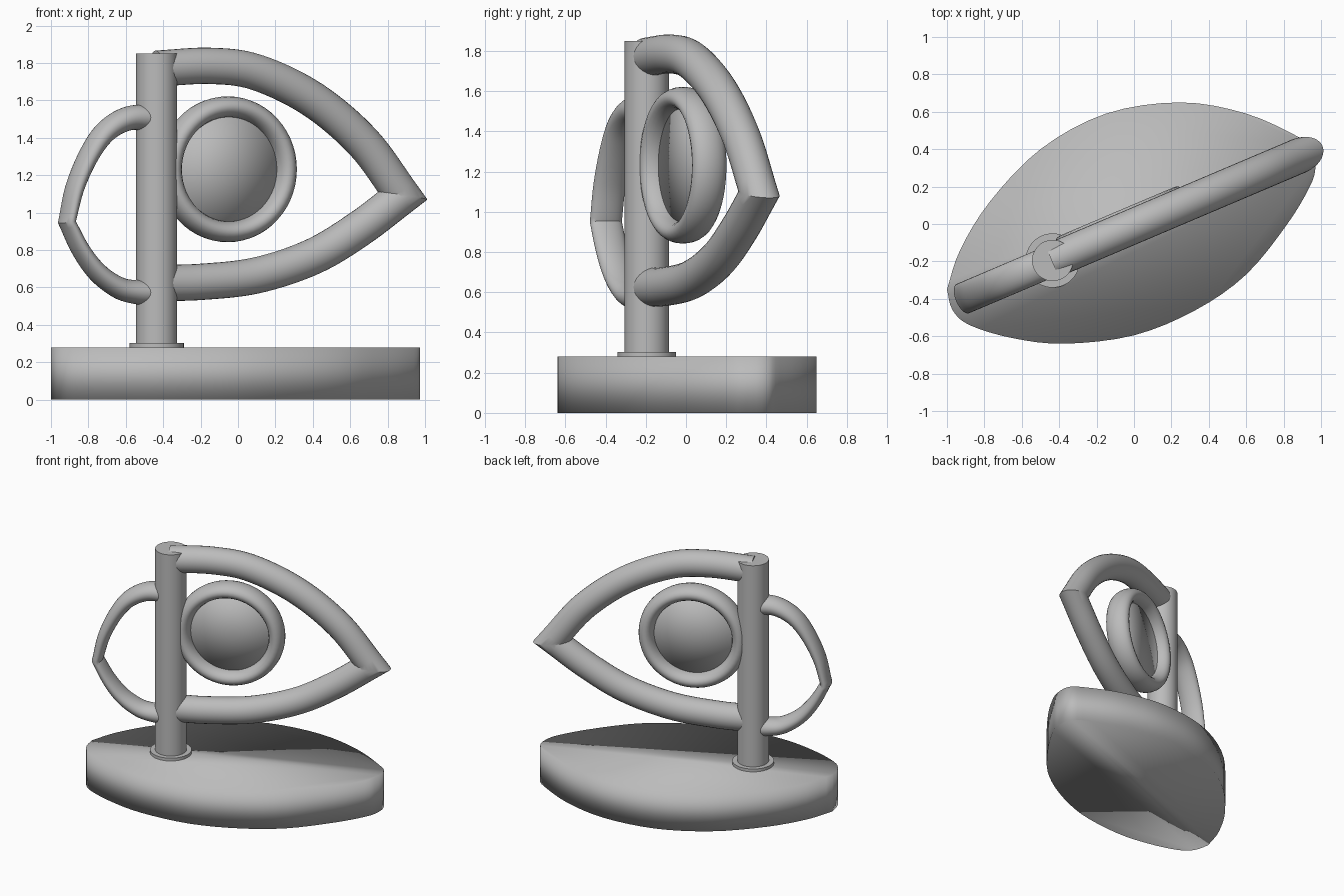
import bpy, bmesh, math
from mathutils import Vector, Matrix

cube = bpy.data.objects.get("Cube")
if cube:
    bpy.data.objects.remove(cube)

grey = bpy.data.materials.new("plain grey")
grey.use_nodes = True
grey.diffuse_color = (0.5, 0.5, 0.5, 1)
grey.node_tree.nodes["Principled BSDF"].inputs["Base Color"].default_value = (0.5, 0.5, 0.5, 1)

POST = Vector((-0.435, -0.195, 0))
ANGLE = math.radians(23)
ALONG = Vector((math.cos(ANGLE), math.sin(ANGLE), 0))   # direction of the upright plane
ACROSS = Vector((math.sin(ANGLE), -math.cos(ANGLE), 0))  # its front-facing normal


def finish(name, bm, angle=None):
    bmesh.ops.recalc_face_normals(bm, faces=bm.faces)
    mesh = bpy.data.meshes.new(name)
    bm.to_mesh(mesh)
    bm.free()
    mesh.materials.append(grey)
    ob = bpy.data.objects.new(name, mesh)
    bpy.context.collection.objects.link(ob)
    bpy.ops.object.select_all(action='DESELECT')
    ob.select_set(True)
    bpy.context.view_layer.objects.active = ob
    if angle:
        bpy.ops.object.shade_smooth_by_angle(angle=math.radians(angle))
    else:
        bpy.ops.object.shade_smooth()
    return ob


def spline(points, steps=8):
    """Smooth path through the points (Catmull-Rom)."""
    p = [Vector(q) for q in points]
    p = [2 * p[0] - p[1]] + p + [2 * p[-1] - p[-2]]
    out = []
    for i in range(1, len(p) - 2):
        a, b, c, d = p[i - 1:i + 3]
        for k in range(steps):
            t = k / steps
            out.append(0.5 * (2 * b + (c - a) * t + (2 * a - 5 * b + 4 * c - d) * t ** 2
                              + (3 * b - a - 3 * c + d) * t ** 3))
    return out + [p[-2]]


def in_plane(x, z):
    return Vector((POST.x, POST.y, z)) + ALONG * ((x - POST.x) / ALONG.x)


def bent_tube(name, upper, lower, thick_end, thick_tip, depth, sides=28):
    """Oval tube along two arcs that meet in a mitred point."""
    first = spline(upper)
    path = first + spline(lower)[1:]
    tip = len(first) - 1
    pts = [in_plane(q.x, q.y) for q in path]
    bm = bmesh.new()
    rings = []
    for i, p in enumerate(pts):
        before = (p - pts[max(i - 1, 0)]).normalized()
        after = (pts[min(i + 1, len(pts) - 1)] - p).normalized()
        tangent = (before + after).normalized()
        side = ACROSS.cross(tangent).normalized()
        ref = after if before.length == 0 else before
        mitre = 1 / max(abs(tangent.dot(ref)), 0.5)
        near = 1 - min(1, abs(i - tip) / tip)
        thick = (thick_end + (thick_tip - thick_end) * near) * mitre
        rings.append([bm.verts.new(p + side * thick * math.cos(a) + ACROSS * depth * math.sin(a))
                      for a in (2 * math.pi * k / sides for k in range(sides))])
    for r, s in zip(rings, rings[1:]):
        for k in range(sides):
            n = (k + 1) % sides
            bm.faces.new((r[k], r[n], s[n], s[k]))
    bm.faces.new(rings[0])
    bm.faces.new(rings[-1])
    return finish(name, bm, 35)


# Leaf-shaped base
outline = spline([(-1.0, -.35), (-.97, -.46), (-.88, -.54), (-.65, -.61), (-.37, -.64), (0, -.595),
                  (.33, -.46), (.6, -.27), (.82, 0), (.94, .2), (.97, .3), (.96, .4), (.88, .465),
                  (.6, .59), (.25, .65), (-.15, .59), (-.5, .4), (-.77, .12), (-.93, -.14), (-1.0, -.35)], 4)[:-1]
bm = bmesh.new()
low = [bm.verts.new((p.x, p.y, 0)) for p in outline]
high = [bm.verts.new((p.x, p.y, .28)) for p in outline]
count = len(outline)
for k in range(count):
    n = (k + 1) % count
    bm.faces.new((low[k], low[n], high[n], high[k]))
far_end = 11 * 4
for loop in (low, high):
    bm.faces.new(loop[:far_end + 1])
    bm.faces.new(loop[far_end:] + loop[:1])
finish("base", bm)


# Post and its foot flange
def cylinder(name, radius, bottom, top):
    bm = bmesh.new()
    where = Matrix.Translation((POST.x, POST.y, (bottom + top) / 2))
    bmesh.ops.create_cone(bm, cap_ends=True, segments=48, radius1=radius, radius2=radius,
                          depth=top - bottom, matrix=where)
    finish(name, bm, 35)


cylinder("post", .11, .27, 1.85)
cylinder("post_flange", .145, .27, .302)

# Large pointed frame on one side, small flattened one on the other
bent_tube("large_frame",
          [(-.435, 1.77), (-.15, 1.785), (.1, 1.75), (.4, 1.605), (.67, 1.375), (.88, 1.09)],
          [(.88, 1.09), (.65, .915), (.4, .765), (.1, .665), (-.2, .63), (-.435, .625)],
          .097, .097, .095)
bent_tube("small_frame",
          [(-.435, 1.505), (-.58, 1.505), (-.7, 1.44), (-.79, 1.32), (-.87, 1.14), (-.915, .95)],
          [(-.915, .95), (-.84, .8), (-.75, .68), (-.64, .6), (-.54, .575), (-.435, .575)],
          .072, .036, .085)

# Round ring
centre = Vector((-.055, -.015, 1.232))
turn = Matrix((ALONG, Vector((0, 0, 1)), ACROSS)).transposed().to_4x4()
place = Matrix.Translation(centre) @ turn
bm = bmesh.new()
segments, sides = 56, 20
rings = []
for i in range(segments):
    a = 2 * math.pi * i / segments
    rings.append([])
    for k in range(sides):
        b = 2 * math.pi * k / sides
        r = .334 + .056 * math.cos(b)
        rings[-1].append(bm.verts.new(place @ Vector((r * math.cos(a), r * math.sin(a), .09 * math.sin(b)))))
for i in range(segments):
    r, s = rings[i], rings[(i + 1) % segments]
    for k in range(sides):
        n = (k + 1) % sides
        bm.faces.new((r[k], r[n], s[n], s[k]))
finish("ring", bm)

# Disc closing the ring
bm = bmesh.new()
bmesh.ops.create_cone(bm, cap_ends=True, cap_tris=True, segments=56, radius1=.29, radius2=.29,
                      depth=.03, matrix=place)
finish("ring_disc", bm)
